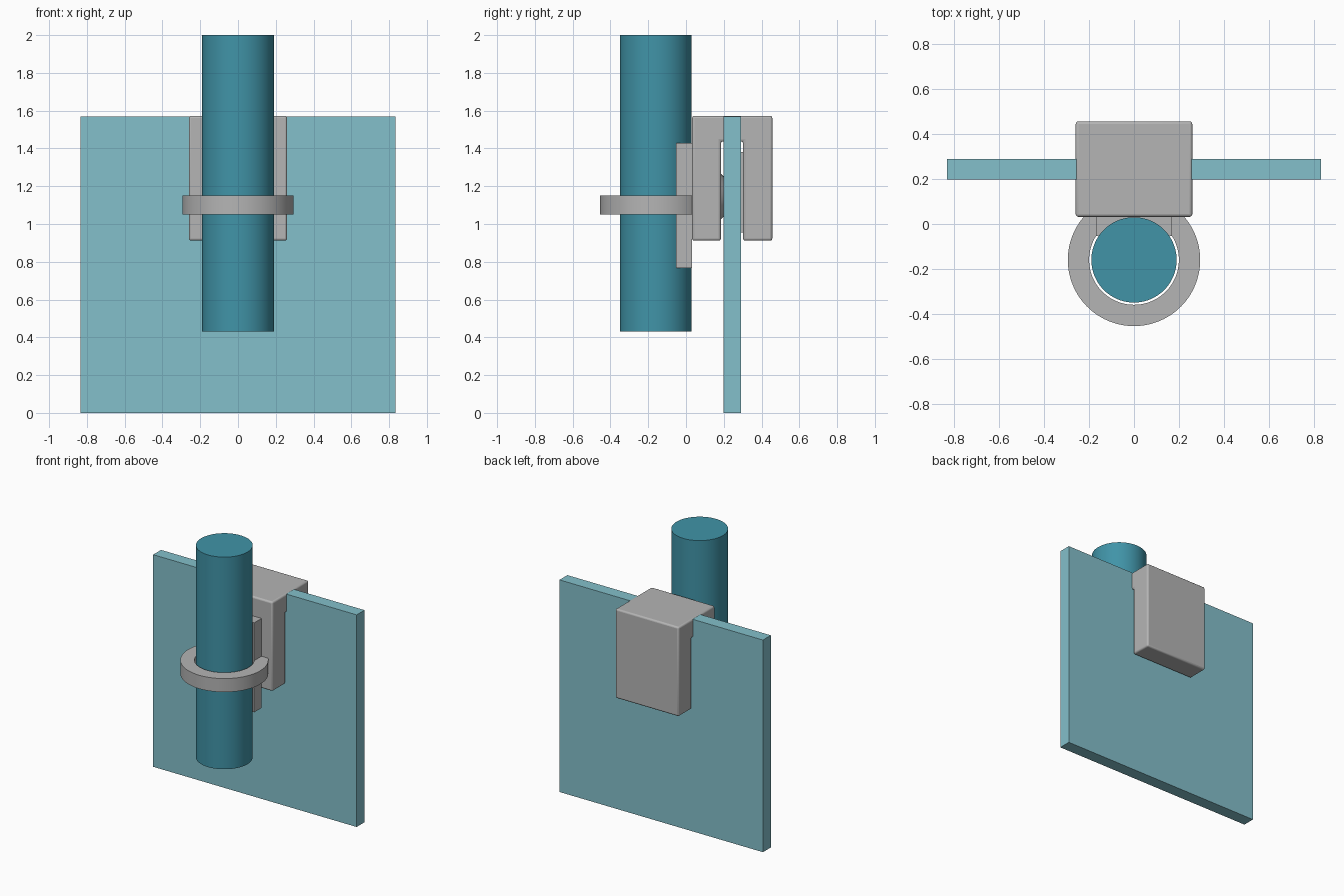
import bpy, bmesh, math
from mathutils import Matrix

if "Cube" in bpy.data.objects:
    bpy.data.objects.remove(bpy.data.objects["Cube"])


def material(name, rgb):
    m = bpy.data.materials.new(name)
    m.diffuse_color = (*rgb, 1)
    m.use_nodes = True
    m.node_tree.nodes["Principled BSDF"].inputs["Base Color"].default_value = m.diffuse_color
    return m


GREY = material("grey plastic", (0.46, 0.46, 0.46))
TEAL = material("teal tube", (0.052, 0.295, 0.39))
PALE = material("pale teal panel", (0.23, 0.525, 0.595))


def finish(name, bm, mat, bevel=0, smooth=False):
    bmesh.ops.recalc_face_normals(bm, faces=bm.faces)
    me = bpy.data.meshes.new(name)
    bm.to_mesh(me)
    bm.free()
    me.materials.append(mat)
    ob = bpy.data.objects.new(name, me)
    bpy.context.collection.objects.link(ob)
    if bevel:
        mod = ob.modifiers.new("rounded edges", 'BEVEL')
        mod.width, mod.segments = bevel, 3
    if smooth:
        bpy.ops.object.select_all(action='DESELECT')
        ob.select_set(True)
        bpy.context.view_layer.objects.active = ob
        bpy.ops.object.shade_smooth_by_angle(angle=math.radians(35))
    return ob


def box(name, x, y, z, mat, bevel=0):
    bm = bmesh.new()
    bmesh.ops.create_cube(bm, size=1)
    for v in bm.verts:
        v.co = [(lo + hi) / 2 + c * (hi - lo)
                for c, (lo, hi) in zip(v.co, (x, y, z))]
    return finish(name, bm, mat, bevel)


def extrude(name, points, offset, mat, bevel=0, smooth=False):
    """Fill a closed outline and extrude it along the offset."""
    bm = bmesh.new()
    face = bm.faces.new([bm.verts.new(p) for p in points])
    new = bmesh.ops.extrude_face_region(bm, geom=[face])["geom"]
    bmesh.ops.translate(bm, vec=offset,
                        verts=[v for v in new if isinstance(v, bmesh.types.BMVert)])
    return finish(name, bm, mat, bevel, smooth)


def cylinder(name, r1, r2, depth, matrix, mat):
    bm = bmesh.new()
    bmesh.ops.create_cone(bm, cap_ends=True, segments=96, radius1=r1,
                          radius2=r2, depth=depth, matrix=matrix)
    return finish(name, bm, mat, smooth=True)


TUBE_Y = -0.16   # tube axis
JOIN_Y = 0.032   # plane where holder meets clip

# Upright panel and tube
box("panel", (-0.833, 0.833), (0.198, 0.29), (0, 1.57), PALE)
cylinder("tube", 0.19, 0.19, 1.57, Matrix.Translation((0, TUBE_Y, 1.215)), TEAL)

# U-shaped clip hooked over the panel's top edge
outline = [(JOIN_Y, 0.912), (0.185, 0.912), (0.185, 1.437), (0.302, 1.437),
           (0.302, 0.912), (0.457, 0.912), (0.457, 1.573), (JOIN_Y, 1.573)]
extrude("clip", [(-0.26, y, z) for y, z in outline], (0.52, 0, 0),
        GREY, bevel=0.012, smooth=True)

# Back plate behind the tube
box("back_plate", (-0.17, 0.17), (-0.053, JOIN_Y), (0.767, 1.43), GREY)


# Open holder ring, cut flat where it meets the back plate
def arc(radius, n=80):
    start = math.asin((JOIN_Y - TUBE_Y) / radius)
    sweep = math.pi + 2 * start
    return [(radius * math.cos(start - sweep * i / n),
             TUBE_Y + radius * math.sin(start - sweep * i / n), 1.05)
            for i in range(n + 1)]


extrude("holder_ring", arc(0.295) + arc(0.2)[::-1], (0, 0, 0.1), GREY, smooth=True)

# Clamping disc and grip pad inside the slot
cylinder("clamp_disc", 0.125, 0.105, 0.02,
         Matrix.Translation((0, 0.19, 1.145)) @ Matrix.Rotation(-math.pi / 2, 4, 'X'),
         GREY)
box("grip_pad", (-0.2, 0.2), (0.288, 0.305), (0.955, 1.38), GREY)
